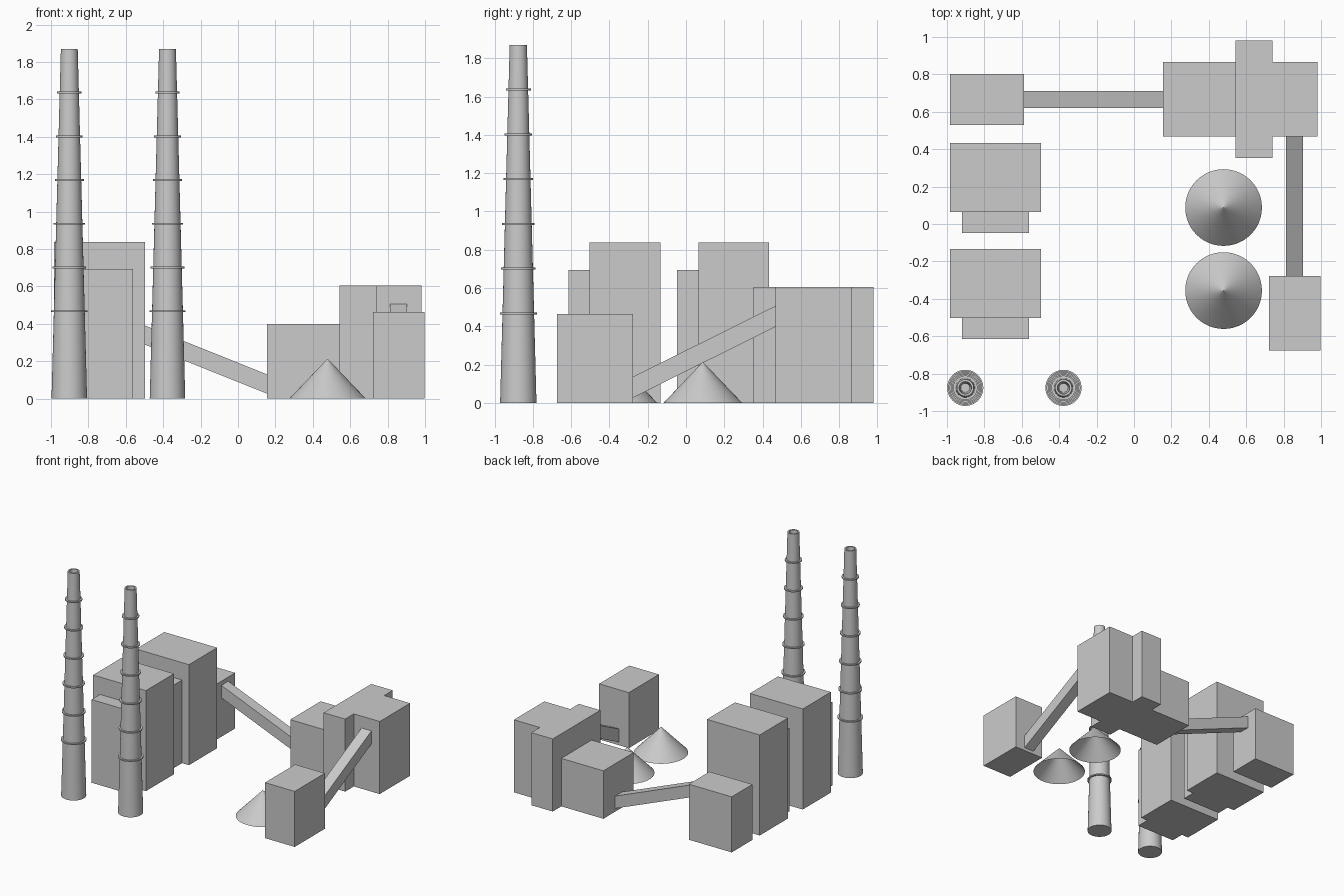
import bpy, bmesh
from math import cos, sin, tau

if "Cube" in bpy.data.objects:
    bpy.data.objects.remove(bpy.data.objects["Cube"])


def make(name, verts, faces, smooth=False):
    me = bpy.data.meshes.new(name)
    me.from_pydata(verts, [], faces)
    bm = bmesh.new()
    bm.from_mesh(me)
    bmesh.ops.recalc_face_normals(bm, faces=bm.faces)
    bm.to_mesh(me)
    bm.free()
    ob = bpy.data.objects.new(name, me)
    bpy.context.collection.objects.link(ob)
    if smooth:
        bpy.ops.object.select_all(action='DESELECT')
        ob.select_set(True)
        bpy.context.view_layer.objects.active = ob
        bpy.ops.object.shade_smooth_by_angle(angle=0.6)
    return ob


def block(name, outline, height):
    """Vertical prism over a plan outline."""
    n = len(outline)
    verts = [(x, y, z) for z in (0, height) for x, y in outline]
    faces = [list(range(n)), list(range(n, 2 * n))]
    faces += [(i, (i + 1) % n, (i + 1) % n + n, i + n) for i in range(n)]
    return make(name, verts, faces)


def rect(x0, x1, y0, y1):
    return [(x0, y0), (x1, y0), (x1, y1), (x0, y1)]


def conveyor(name, side, place):
    """Sloped duct: side profile (run, z) swept across its width."""
    verts = [place(r, w, z) for w in (-0.0455, 0.0455) for r, z in side]
    faces = [(0, 1, 2, 3), (4, 5, 6, 7)]
    faces += [(i, (i + 1) % 4, (i + 1) % 4 + 4, i + 4) for i in range(4)]
    return make(name, verts, faces)


def lathe(name, profile, x, y, n=48, cap_start=False, cap_end=False, loop=False):
    verts = [(x + r * cos(tau * i / n), y + r * sin(tau * i / n), z)
             for r, z in profile for i in range(n)]
    m = len(profile)
    faces = [(a * n + i, a * n + (i + 1) % n,
              (a + 1) % m * n + (i + 1) % n, (a + 1) % m * n + i)
             for a in range(m if loop else m - 1) for i in range(n)]
    if cap_start:
        faces.append(list(range(n)))
    if cap_end:
        faces.append(list(range((m - 1) * n, m * n)))
    return make(name, verts, faces, smooth=True)


# Chimneys with raised bands and a recessed flue
H, R0, R1 = 1.87, 0.095, 0.045
for k, x in enumerate((-0.902, -0.377)):
    lathe(f"chimney_{k}", [(R0, 0), (R1, H), (0.033, H), (0.024, H - 0.15)],
          x, -0.876, cap_start=True, cap_end=True)
    for j in range(2, 8):
        z = H * j / 8
        r = R0 + (R1 - R0) * j / 8
        lathe(f"chimney_{k}_band_{j}",
              [(r - 0.004, z - 0.005), (r + 0.014, z - 0.005),
               (r + 0.014, z + 0.005), (r - 0.004, z + 0.005)],
              x, -0.876, loop=True)

# Boiler houses with lower annexes
for k, y in enumerate((0.064, -0.503)):
    block(f"boiler_house_{k}", rect(-0.984, -0.497, y, y + 0.37), 0.838)
    block(f"boiler_annex_{k}", rect(-0.92, -0.561, y - 0.112, y), 0.693)

# Transfer towers at the ends of the conveyors
block("transfer_tower_left", rect(-0.984, -0.588, 0.53, 0.803), 0.463)
block("transfer_tower_right", rect(0.722, 0.996, -0.675, -0.278), 0.463)

# Crusher building: low hall plus tall cross-shaped hall
block("low_hall", rect(0.155, 0.543, 0.467, 0.867), 0.40)
block("tall_hall", [(0.543, 0.353), (0.741, 0.353), (0.741, 0.467), (0.98, 0.467),
                    (0.98, 0.867), (0.741, 0.867), (0.741, 0.98), (0.543, 0.98)], 0.605)

# Sloping conveyors
conveyor("conveyor_left",
         [(-0.588, 0.325), (0.155, 0.027), (0.155, 0.13), (-0.588, 0.428)],
         lambda r, w, z: (r, 0.666 + w, z))
conveyor("conveyor_right",
         [(-0.278, 0.026), (0.467, 0.397), (0.467, 0.506), (-0.278, 0.136)],
         lambda r, w, z: (0.858 + w, r, z))

# Conical coal piles, open underneath
for k, y in enumerate((0.088, -0.356)):
    lathe(f"coal_pile_{k}", [(0.205, 0), (0.001, 0.213)], 0.479, y, cap_end=True)
